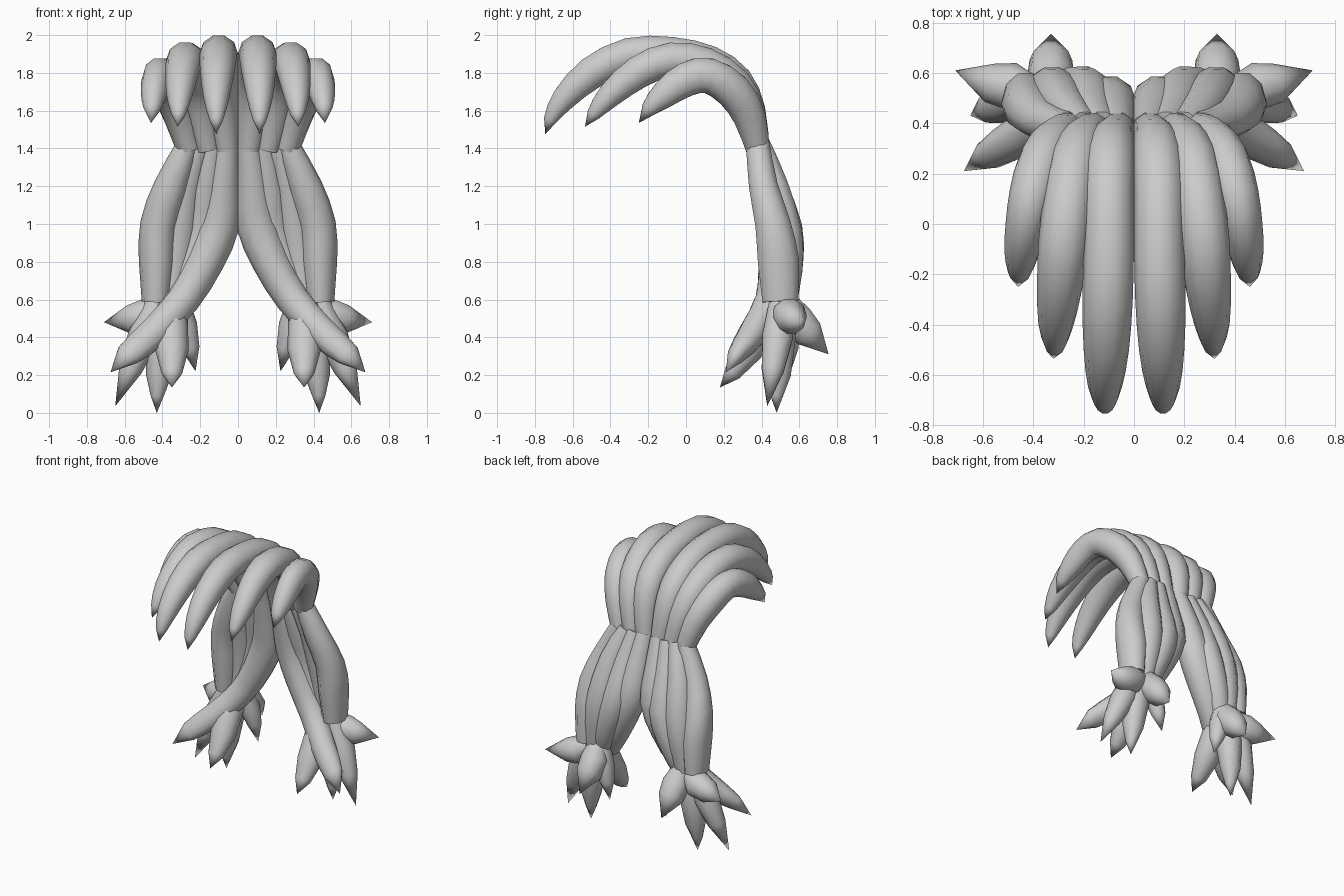
import bpy, bmesh, math
from mathutils import Vector

SIDES = 10
mat = bpy.data.materials.new("light grey")
mat.diffuse_color = (0.6, 0.6, 0.6, 1)


def rounded(pts):
    """Add a smooth in-between point on every segment except the last."""
    full = [tuple(p) + (p[3],) if len(p) == 4 else tuple(p) + (0, 0) if len(p) == 3 else p for p in pts]
    out = []
    for i in range(len(pts) - 1):
        out.append(pts[i])
        if i < len(pts) - 2:
            a, b, c, d = (full[max(i - 1, 0)], full[i], full[i + 1], full[i + 2])
            out.append(tuple((9 * (q + r) - p - s) / 16 for p, q, r, s in zip(a, b, c, d)))
    return out + [pts[-1]]


def lock(name, pts, mirror):
    """Tapered tube; each point is x, y, z, half width, half depth (no radius = pointed tip)."""
    bm = bmesh.new()
    centres = [Vector((p[0] * mirror, p[1], p[2])) for p in pts]
    along = centres[-1] - centres[0]
    ref = Vector((0, 1, 0)) if abs(along.normalized().x) > 0.85 else Vector((1, 0, 0))
    rings = []
    for i, (p, c) in enumerate(zip(pts, centres)):
        if len(p) == 3:
            rings.append([bm.verts.new(c)])
            continue
        t = (centres[min(i + 1, len(pts) - 1)] - centres[max(i - 1, 0)]).normalized()
        side = (ref - t * ref.dot(t)).normalized()
        nrm = t.cross(side)
        w, d = p[3], p[-1]
        rings.append([bm.verts.new(c + side * (w * math.cos(a)) + nrm * (d * math.sin(a)))
                      for a in (2 * math.pi * k / SIDES for k in range(SIDES))])
    for a, b in zip(rings, rings[1:]):
        for k in range(SIDES):
            n = (k + 1) % SIDES
            bm.faces.new((a[k], a[n], b[0]) if len(b) == 1 else (a[k], a[n], b[n], b[k]))
    for ring in (rings[0], rings[-1]):
        if len(ring) > 1:
            bm.faces.new(ring)
    bmesh.ops.recalc_face_normals(bm, faces=bm.faces)
    me = bpy.data.meshes.new(name)
    bm.to_mesh(me)
    bm.free()
    me.materials.append(mat)
    ob = bpy.data.objects.new(name, me)
    bpy.context.collection.objects.link(ob)
    bpy.ops.object.select_all(action='DESELECT')
    ob.select_set(True)
    bpy.context.view_layer.objects.active = ob
    bpy.ops.object.shade_smooth_by_angle(angle=math.radians(50))


def both(name, pts):
    if not name.startswith("spike"):
        pts = rounded(pts)
    lock(name + "_right", pts, 1)
    lock(name + "_left", pts, -1)


# Fringe: three locks a side, rising from the tie and curling forward
both("fringe_inner", [
    (.06, .38, 1.395, .065), (.085, .335, 1.6, .09), (.095, .26, 1.75, .1),
    (.1, .12, 1.85, .1), (.1, -.08, 1.902, .1, .093), (.105, -.3, 1.895, .1, .095),
    (.11, -.5, 1.8, .09), (.115, -.645, 1.665, .068),
    (.115, -.72, 1.55, .036), (.115, -.745, 1.475)])
both("fringe_middle", [
    (.16, .38, 1.395, .065), (.2, .335, 1.59, .09), (.235, .25, 1.74, .1),
    (.26, .1, 1.84, .1), (.28, -.08, 1.87, .1, .095), (.295, -.25, 1.805, .09),
    (.31, -.4, 1.685, .07), (.315, -.49, 1.58, .038), (.32, -.535, 1.515)])
both("fringe_outer", [
    (.26, .38, 1.395, .065), (.31, .335, 1.57, .085, .09), (.365, .25, 1.705, .095, .1),
    (.405, .12, 1.785, .09, .098), (.43, 0, 1.765, .08, .095), (.445, -.11, 1.69, .07, .078),
    (.455, -.195, 1.61, .045), (.46, -.25, 1.535)])

# Long hanging bundles below the tie
both("bundle_outer", [
    (.265, .38, 1.42, .06, .065), (.355, .41, 1.2, .09, .08), (.42, .46, 1.0, .098),
    (.43, .49, .8, .095, .115), (.435, .5, .59, .075, .1)])
both("bundle_back", [
    (.2, .39, 1.42, .06), (.27, .46, 1.2, .085), (.31, .52, .95, .1),
    (.34, .53, .75, .09), (.36, .52, .57, .07)])
both("bundle_middle", [
    (.13, .39, 1.42, .06), (.165, .455, 1.2, .085), (.185, .52, .98, .1),
    (.24, .53, .8, .095), (.3, .51, .63, .08), (.33, .5, .52, .05)])
both("bundle_crossing", [
    (.06, .38, 1.42, .065), (.08, .44, 1.2, .09), (.1, .485, 1.0, .11, .105),
    (.175, .48, .8, .1), (.29, .45, .6, .09, .085), (.44, .36, .43, .085, .08),
    (.58, .27, .31, .07, .05), (.675, .21, .215)])

# Spiky ends fanning out of each bundle
both("spike_front", [
    (.36, .49, .62, .06), (.355, .425, .49, .09), (.35, .33, .33, .088, .08),
    (.35, .245, .21, .055, .048), (.35, .18, .135)])
both("spike_low_outer", [
    (.42, .5, .6, .06), (.5, .485, .4, .085), (.57, .46, .23, .062), (.65, .43, .035)])
both("spike_low", [
    (.38, .5, .6, .06), (.4, .495, .4, .09), (.42, .49, .2, .068),
    (.428, .48, .09, .035), (.43, .48, 0)])
both("spike_side", [
    (.4, .53, .56, .06), (.48, .545, .515, .095), (.57, .56, .495, .08), (.71, .61, .48)])
both("spike_back", [
    (.34, .52, .6, .06), (.33, .58, .5, .095), (.33, .65, .42, .085),
    (.33, .755, .31)])
both("spike_inner", [
    (.32, .52, .6, .06), (.285, .54, .46, .07), (.25, .55, .34, .047), (.225, .555, .22)])
